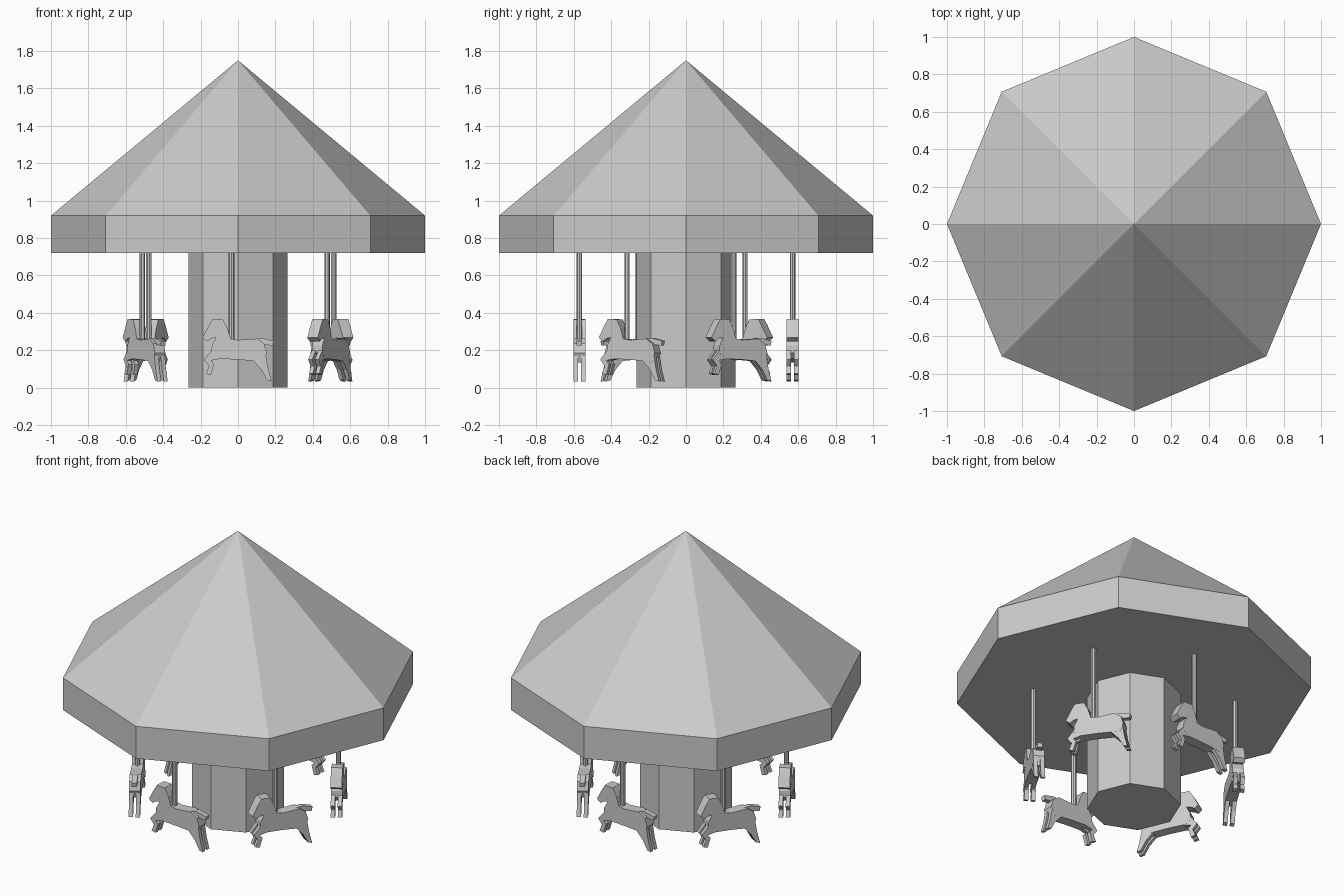
import bpy, bmesh, math
from mathutils import Matrix, Vector

if "Cube" in bpy.data.objects:
    bpy.data.objects.remove(bpy.data.objects["Cube"])

grey = bpy.data.materials.new("plain grey")
grey.use_nodes = True
grey.diffuse_color = (0.6, 0.6, 0.6, 1)
grey.node_tree.nodes["Principled BSDF"].inputs["Base Color"].default_value = (0.6, 0.6, 0.6, 1)

RING_RADIUS = 0.57
HORSES = 6


def finish(bm, name):
    bmesh.ops.recalc_face_normals(bm, faces=bm.faces)
    mesh = bpy.data.meshes.new(name)
    bm.to_mesh(mesh)
    bm.free()
    mesh.materials.append(grey)
    obj = bpy.data.objects.new(name, mesh)
    bpy.context.collection.objects.link(obj)
    return obj


def prism(bm, sides, r1, r2, z1, z2, x=0, y=0):
    place = Matrix.Translation((x, y, (z1 + z2) / 2))
    bmesh.ops.create_cone(bm, cap_ends=True, segments=sides, radius1=r1,
                          radius2=r2, depth=z2 - z1, matrix=place)


def slab(bm, outline, y, width):
    """Extrude an (x, z) side outline to a given width around y."""
    face = bm.faces.new([bm.verts.new((x, y - width / 2, z)) for x, z in outline])
    out = bmesh.ops.extrude_face_region(bm, geom=[face])
    new = [v for v in out["geom"] if isinstance(v, bmesh.types.BMVert)]
    bmesh.ops.translate(bm, verts=new, vec=(0, width, 0))


# Central column
bm = bmesh.new()
prism(bm, 8, 0.264, 0.264, 0, 0.73)
finish(bm, "central_column")

# Canopy: upright rim and pointed roof in one shell
bm = bmesh.new()
prism(bm, 8, 1, 1, 0.72, 0.92)
top = max(bm.faces, key=lambda f: f.calc_center_median().z)
peak = bmesh.ops.poke(bm, faces=[top])["verts"][0]
peak.co = Vector((0, 0, 1.75))
finish(bm, "canopy")

# Horse side outlines, facing -x
BODY = [(-0.19, 0.268), (-0.165, 0.248), (-0.145, 0.262), (-0.118, 0.268),
        (-0.14, 0.225), (-0.142, 0.185), (-0.115, 0.155), (0, 0.15),
        (0.085, 0.142), (0.135, 0.135), (0.155, 0.185), (0.14, 0.235),
        (0.1, 0.262), (0, 0.255), (-0.04, 0.262), (-0.055, 0.315),
        (-0.08, 0.365), (-0.135, 0.367), (-0.155, 0.335)]
TAIL = [(0.09, 0.262), (0.125, 0.266), (0.19, 0.25), (0.185, 0.225), (0.135, 0.23)]
FORELEG = [(-0.14, 0.2), (-0.182, 0.15), (-0.155, 0.115), (-0.172, 0.075),
           (-0.145, 0.068), (-0.128, 0.125), (-0.145, 0.145), (-0.09, 0.155)]
HINDLEG = [(0.07, 0.155), (0.125, 0.095), (0.155, 0.04), (0.18, 0.034),
           (0.162, 0.1), (0.15, 0.17)]

for i in range(HORSES):
    spin = Matrix.Rotation(math.tau * i / HORSES, 4, "Z")
    turn = spin @ Matrix.Translation((0, -RING_RADIUS, 0))

    # Horse with body, tail and mirrored legs
    bm = bmesh.new()
    slab(bm, BODY, 0, 0.065)
    slab(bm, TAIL, 0, 0.03)
    for side in (-1, 1):
        slab(bm, FORELEG, side * 0.02, 0.024)
        slab(bm, HINDLEG, side * 0.02, 0.024)
    bm.transform(turn)
    finish(bm, f"horse_{i + 1}")

    # Pole
    bm = bmesh.new()
    prism(bm, 8, 0.015, 0.015, 0.24, 0.73, x=-0.035)
    bm.transform(turn)
    finish(bm, f"pole_{i + 1}")
